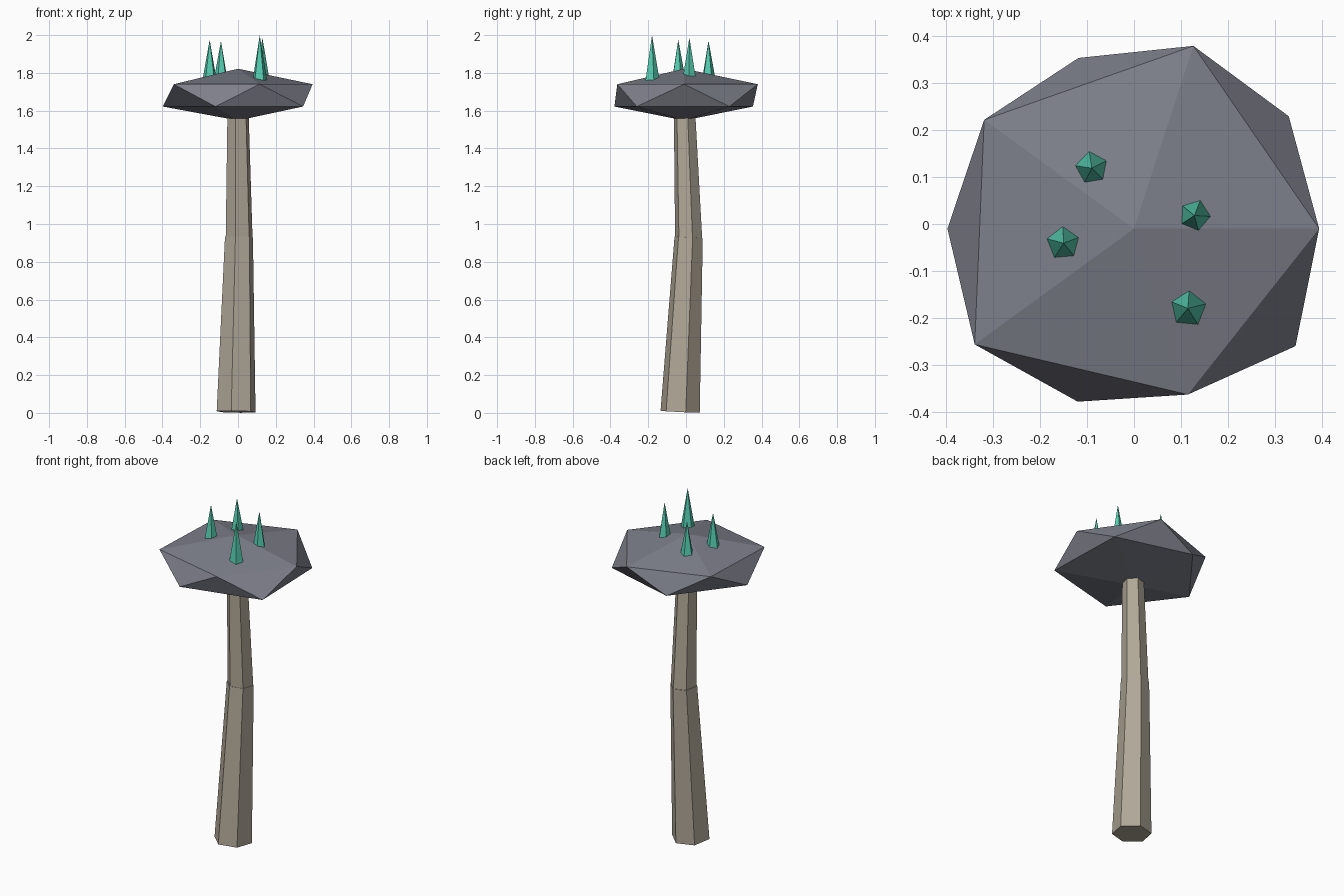
import bpy, bmesh, math
from mathutils import Vector

if "Cube" in bpy.data.objects:
    bpy.data.objects.remove(bpy.data.objects["Cube"])


def material(name, rgb):
    lin = [((c / 255 + 0.055) / 1.055) ** 2.4 for c in rgb]
    m = bpy.data.materials.new(name)
    m.diffuse_color = (*lin, 1)
    m.use_nodes = True
    m.node_tree.nodes["Principled BSDF"].inputs["Base Color"].default_value = m.diffuse_color
    return m


STEM = material("beige stem", (176, 167, 151))
CAP = material("slate grey", (125, 127, 138))
SPIKE = material("teal crystal", (86, 204, 176))


def finish(name, bm, mat):
    bmesh.ops.recalc_face_normals(bm, faces=bm.faces)
    me = bpy.data.meshes.new(name)
    bm.to_mesh(me)
    bm.free()
    me.materials.append(mat)
    ob = bpy.data.objects.new(name, me)
    bpy.context.collection.objects.link(ob)


def tapered(name, a, b, r1, r2, sides, turn, mat):
    """Straight tapered prism from a to b; ends are square to its axis."""
    a, b = Vector(a), Vector(b)
    rot = Vector((0, 0, 1)).rotation_difference(b - a)
    bm = bmesh.new()

    def ring(centre, r):
        return [bm.verts.new(centre + rot @ Vector((
            r * math.cos(math.radians(turn + 360 * i / sides)),
            r * math.sin(math.radians(turn + 360 * i / sides)), 0)))
            for i in range(sides)]
    low = ring(a, r1)
    bm.faces.new(low)
    high = ring(b, r2) if r2 else [bm.verts.new(b)] * sides
    if r2:
        bm.faces.new(high)
    for i in range(sides):
        j = (i + 1) % sides
        quad = [low[i], low[j], high[j], high[i]]
        bm.faces.new(quad if r2 else quad[:3])
    finish(name, bm, mat)


# Two-part bent stem
tapered("lower_stem", (-0.010, -0.031, 0.006), (0.005, 0.014, 0.93),
        0.107, 0.077, 6, 16, STEM)
tapered("upper_stem", (0.006, 0.014, 0.92), (0.0, -0.008, 1.60),
        0.074, 0.058, 6, 16, STEM)

# Cap: flattened, uneven icosahedron
bm = bmesh.new()
C = Vector((0, -0.01, 0))


def cap_ring(radii, start, z):
    return [bm.verts.new(C + Vector((
        r * math.cos(math.radians(start + 72 * i)),
        r * math.sin(math.radians(start + 72 * i)), z)))
        for i, r in enumerate(radii)]


upper = cap_ring((0.395, 0.41, 0.395, 0.42, 0.372), 0, 1.74)
lower = cap_ring((0.408, 0.383, 0.398, 0.388, 0.426), 36, 1.622)
top = bm.verts.new(C + Vector((0, 0, 1.822)))
bottom = bm.verts.new(C + Vector((0, 0, 1.548)))
for i in range(5):
    j = (i + 1) % 5
    bm.faces.new((top, upper[i], upper[j]))
    bm.faces.new((upper[i], lower[i], upper[j]))
    bm.faces.new((upper[j], lower[i], lower[j]))
    bm.faces.new((bottom, lower[j], lower[i]))
finish("cap", bm, CAP)

# Crystal spikes: x, y, tip height, length, radius, turn
for n, (x, y, tip, length, r, turn) in enumerate((
        (-0.09, 0.119, 1.97, 0.205, 0.038, 27),
        (0.129, 0.018, 1.987, 0.225, 0.038, -3),
        (-0.15, -0.041, 1.975, 0.205, 0.038, 21),
        (0.115, -0.18, 2.0, 0.245, 0.041, 14))):
    tapered(f"spike_{n + 1}", (x, y, tip - length), (x, y, tip),
            r, 0, 5, turn, SPIKE)
